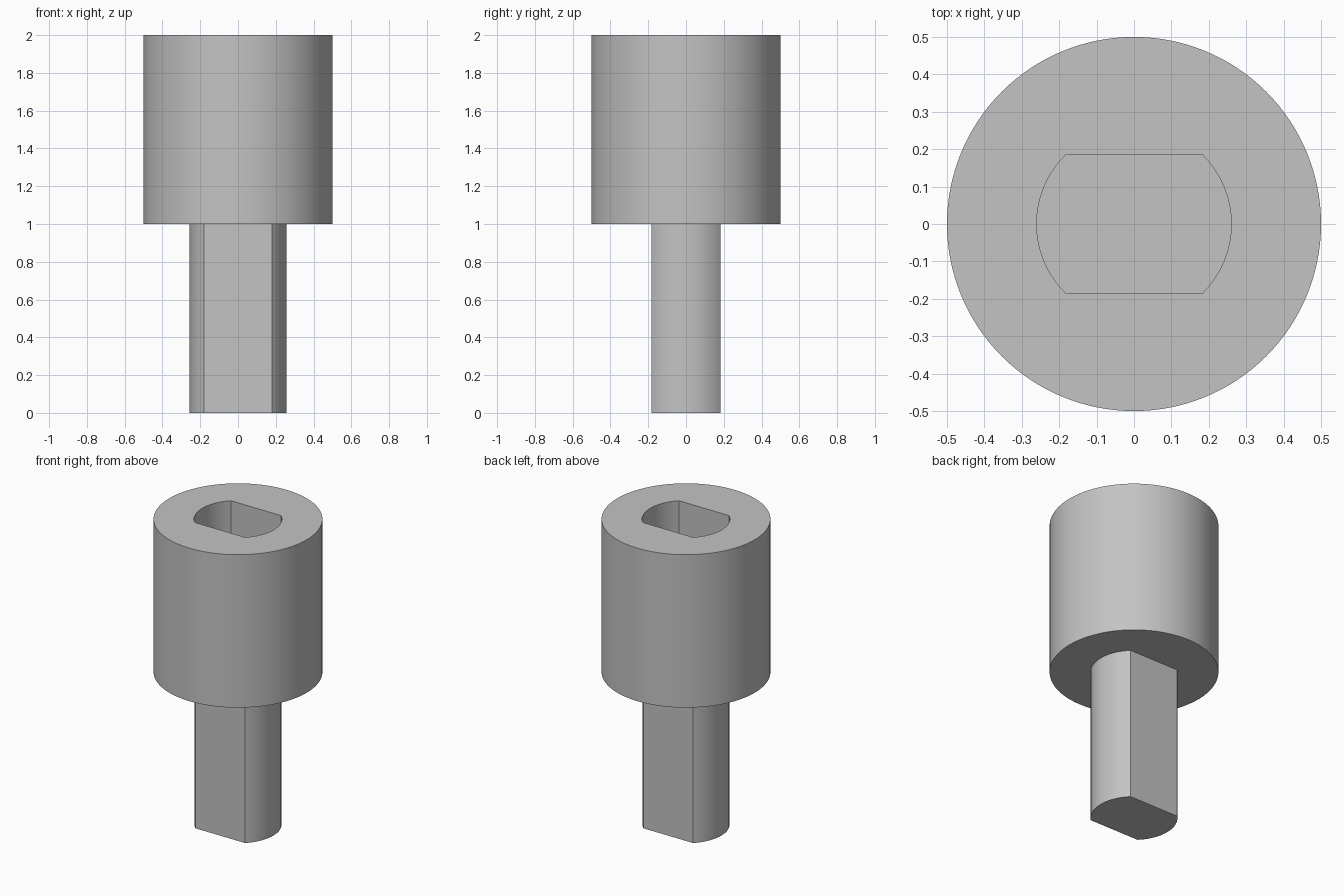
import bpy, bmesh, math

if "Cube" in bpy.data.objects:
    bpy.data.objects.remove(bpy.data.objects["Cube"], do_unlink=True)

steel = bpy.data.materials.new("plain grey")
steel.use_nodes = True
GREY = (0.55, 0.55, 0.55, 1)
steel.diffuse_color = GREY
steel.node_tree.nodes["Principled BSDF"].inputs["Base Color"].default_value = GREY


def round_outline(radius, steps=128):
    return [(radius * math.cos(2 * math.pi * i / steps),
             radius * math.sin(2 * math.pi * i / steps)) for i in range(steps)]


def double_d_outline(radius, half_flat, steps=32):
    """Circle with two flats, facing front and back."""
    limit = math.asin(half_flat / radius)
    arc = [-limit + 2 * limit * i / steps for i in range(steps + 1)]
    angles = arc + [a + math.pi for a in arc]
    return [(radius * math.cos(a), radius * math.sin(a)) for a in angles]


def prism(name, outline, bottom, top):
    bm = bmesh.new()
    base = bm.faces.new([bm.verts.new((x, y, bottom)) for x, y in outline])
    lid = bmesh.ops.extrude_face_region(bm, geom=[base])["geom"]
    bmesh.ops.translate(bm, vec=(0, 0, top - bottom),
                        verts=[v for v in lid if isinstance(v, bmesh.types.BMVert)])
    bmesh.ops.recalc_face_normals(bm, faces=bm.faces)
    mesh = bpy.data.meshes.new(name)
    bm.to_mesh(mesh)
    bm.free()
    mesh.materials.append(steel)
    obj = bpy.data.objects.new(name, mesh)
    bpy.context.collection.objects.link(obj)
    return obj


# Flat-sided shaft and round head
shaft = prism("shaft", double_d_outline(0.257, 0.183), 0, 1)
head = prism("socket_head", round_outline(0.5), 1, 2)

# Blind socket in the head, matching the shaft with a little clearance
cutter = prism("socket_cutter", double_d_outline(0.26, 0.186), 1.2, 2.1)
cutter.hide_render = True
cutter.hide_viewport = True
socket = head.modifiers.new("socket", "BOOLEAN")
socket.operation = "DIFFERENCE"
socket.solver = "EXACT"
socket.object = cutter

# Apply the cut, then shade the round walls smooth
bpy.ops.object.select_all(action="DESELECT")
bpy.context.view_layer.objects.active = head
head.select_set(True)
bpy.ops.object.modifier_apply(modifier=socket.name)
bpy.data.objects.remove(cutter, do_unlink=True)
shaft.select_set(True)
bpy.ops.object.shade_smooth_by_angle(angle=math.radians(30))
